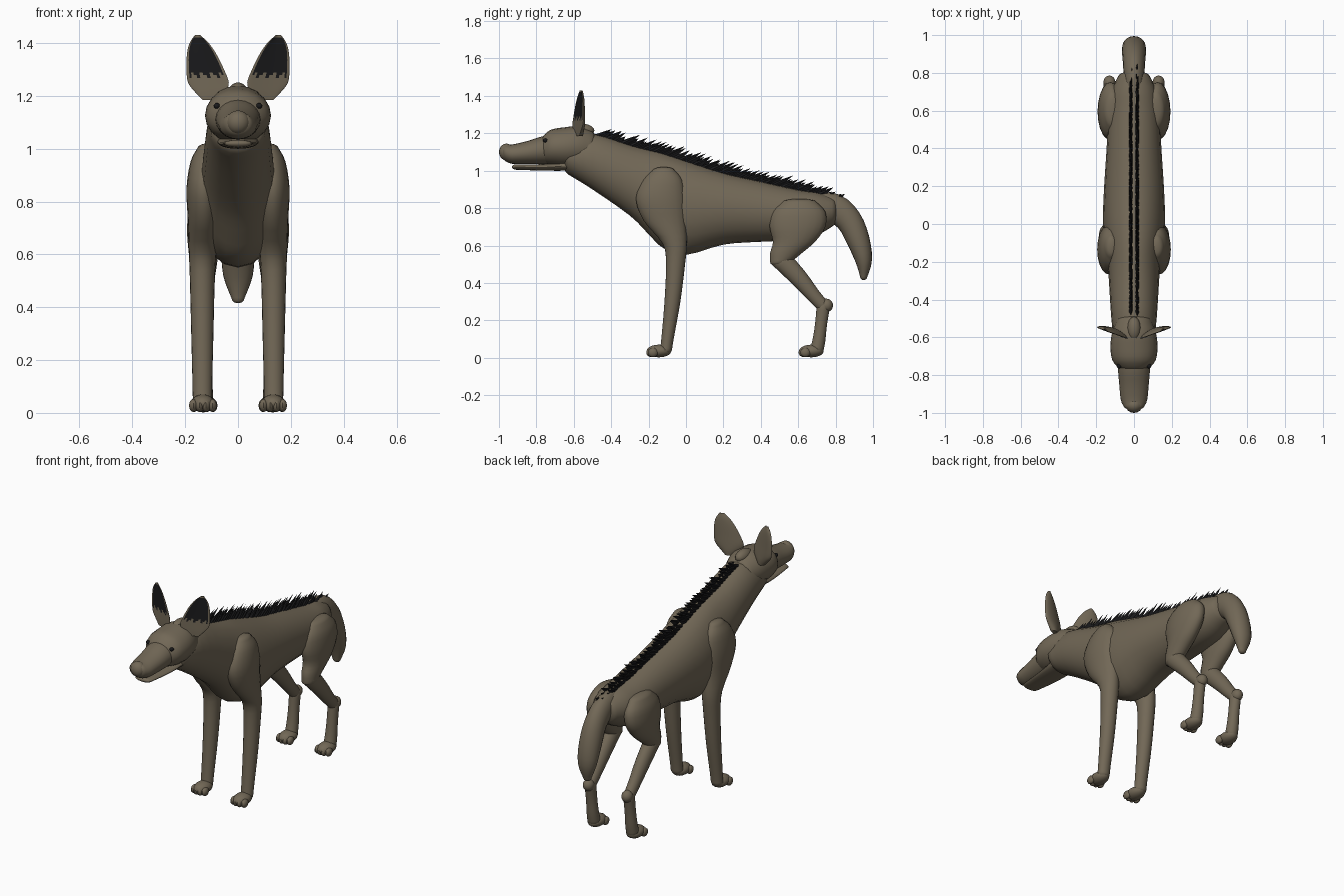
import bpy, bmesh, math, random
from mathutils import Vector

if "Cube" in bpy.data.objects:
    bpy.data.objects.remove(bpy.data.objects["Cube"])

random.seed(4)


def material(name, rgb):
    m = bpy.data.materials.new(name)
    m.diffuse_color = (*rgb, 1)
    m.use_nodes = True
    m.node_tree.nodes["Principled BSDF"].inputs["Base Color"].default_value = m.diffuse_color
    return m


FUR = material("brown fur", (0.168, 0.138, 0.094))
DARK = material("black hair", (0.010, 0.010, 0.011))


def finish(name, bm, mats=(FUR,), smooth=True):
    bmesh.ops.recalc_face_normals(bm, faces=bm.faces)
    me = bpy.data.meshes.new(name)
    bm.to_mesh(me)
    bm.free()
    for m in mats:
        me.materials.append(m)
    ob = bpy.data.objects.new(name, me)
    bpy.context.collection.objects.link(ob)
    if smooth:
        bpy.ops.object.select_all(action='DESELECT')
        ob.select_set(True)
        bpy.context.view_layer.objects.active = ob
        bpy.ops.object.shade_smooth_by_angle(angle=math.radians(50))
    return ob


def refine(rows, n=3):
    """Smooth interpolation through rows of numbers."""
    out = []
    for i in range(len(rows) - 1):
        p = [rows[max(0, min(len(rows) - 1, i + k))] for k in (-1, 0, 1, 2)]
        for j in range(n):
            t = j / n
            out.append([0.5 * (2 * b + (c - a) * t + (2 * a - 5 * b + 4 * c - d) * t * t
                               + (3 * b - a - 3 * c + d) * t ** 3) for a, b, c, d in zip(*p)])
    return out + [list(rows[-1])]


def loft(name, rings, cap=0.02, seg=20):
    """Skin (centre, half axis, half axis) rings with rounded ends."""
    def rounded(end, inner):
        c, u, v = end
        d = (c - inner[0]).normalized()
        return [(c + d * cap * math.sin(a), u * math.cos(a), v * math.cos(a))
                for a in (0.5, 0.95, 1.3, 1.5)]
    rings = rounded(rings[0], rings[1])[::-1] + rings + rounded(rings[-1], rings[-2])
    bm = bmesh.new()
    angles = [math.tau * k / seg for k in range(seg)]
    loops = [[bm.verts.new(c + u * math.cos(a) + v * math.sin(a)) for a in angles]
             for c, u, v in rings]
    for a, b in zip(loops, loops[1:]):
        for k in range(seg):
            bm.faces.new((a[k], a[k - 1], b[k - 1], b[k]))
    bm.faces.new(loops[0])
    bm.faces.new(loops[-1])
    return finish(name, bm)


def along_y(name, rows, cap=0.02):
    """Rows of y, top, bottom, half width."""
    loft(name, [(Vector((0, y, (t + b) / 2)), Vector((w, 0, 0)), Vector((0, 0, (t - b) / 2)))
                for y, t, b, w in refine(rows)], cap)


def along_z(name, rows, side, cap=0.02):
    """Rows of z, front, back, x centre, half width."""
    loft(name, [(Vector((side * x, (f + b) / 2, z)), Vector((w, 0, 0)), Vector((0, (b - f) / 2, 0)))
                for z, f, b, x, w in refine(rows)], cap)


def tube(name, rows, x=0, cap=0.02):
    """Rows of y, z, radius, half width along a bent path."""
    r = refine(rows)
    rings = []
    for i, (y, z, rad, w) in enumerate(r):
        p, q = r[max(i - 1, 0)], r[min(i + 1, len(r) - 1)]
        t = Vector((0, q[0] - p[0], q[1] - p[1])).normalized()
        rings.append((Vector((x, y, z)), Vector((w, 0, 0)), Vector((0, -t.z, t.y)) * rad))
    loft(name, rings, cap)


def ball(name, centre, radii, mat=FUR, seg=16):
    bm = bmesh.new()
    bmesh.ops.create_uvsphere(bm, u_segments=seg, v_segments=seg // 2 + 2, radius=1)
    for v in bm.verts:
        v.co = Vector([c + a * r for c, a, r in zip(centre, v.co, radii)])
    finish(name, bm, (mat,))


# Torso and neck
BODY = [(-0.63, 1.17, 0.98, 0.105), (-0.5, 1.2, 0.90, 0.12), (-0.3, 1.14, 0.76, 0.133),
        (-0.2, 1.115, 0.66, 0.14), (-0.12, 1.095, 0.585, 0.15), (0, 1.055, 0.55, 0.165),
        (0.2, 0.99, 0.605, 0.158), (0.4, 0.945, 0.62, 0.145), (0.6, 0.90, 0.63, 0.135),
        (0.7, 0.885, 0.655, 0.12), (0.78, 0.86, 0.70, 0.085)]
along_y("torso", BODY, 0.03)

# Tail
tube("tail", [(0.68, 0.81, 0.075, 0.05), (0.79, 0.80, 0.078, 0.055), (0.87, 0.735, 0.07, 0.06),
              (0.92, 0.63, 0.062, 0.064), (0.95, 0.52, 0.045, 0.056), (0.95, 0.435, 0.02, 0.025)])

# Head
along_y("skull", [(-0.76, 1.19, 1.04, 0.085), (-0.72, 1.22, 1.03, 0.115), (-0.65, 1.232, 1.02, 0.125),
                  (-0.57, 1.238, 1.02, 0.115), (-0.5, 1.21, 1.03, 0.09)])
along_y("muzzle", [(-0.965, 1.14, 1.05, 0.055), (-0.93, 1.14, 1.037, 0.07), (-0.85, 1.158, 1.035, 0.078),
                   (-0.76, 1.185, 1.035, 0.085), (-0.66, 1.19, 1.035, 0.085)])
along_y("lower_jaw", [(-0.91, 1.034, 1.005, 0.052), (-0.75, 1.036, 1.0, 0.07), (-0.6, 1.06, 1.0, 0.08)])
ball("nose", (0, -0.96, 1.1), (0.045, 0.04, 0.045))
ball("crown", (0, -0.555, 1.215), (0.036, 0.065, 0.036))


def ear(side):
    """Cupped blade with a dark, ragged-edged inside."""
    rows = refine([(1.185, 0.105, 0.03, 0.022), (1.215, 0.105, 0.058, 0.024), (1.25, 0.112, 0.077, 0.022),
                   (1.30, 0.124, 0.071, 0.018), (1.36, 0.138, 0.055, 0.014), (1.40, 0.147, 0.036, 0.01),
                   (1.43, 0.153, 0.01, 0.004)], 5)
    seg = 36
    bm = bmesh.new()
    loops = []
    for z, xc, w, th in rows:
        loop = []
        for k in range(seg):
            u, s = math.cos(math.tau * k / seg), math.sin(math.tau * k / seg)
            x = xc + w * u
            y = -0.6 + 0.36 * (x - 0.035) + th * s * (1 if s > 0 else 0.35) - 0.006 * u * u
            loop.append(bm.verts.new((side * x, y, z)))
        loops.append(loop)
    for i in range(len(rows) - 1):
        for k in range(seg):
            f = bm.faces.new((loops[i][k - 1], loops[i][k], loops[i + 1][k], loops[i + 1][k - 1]))
            a = math.tau * (k - 0.5) / seg
            ragged = 1.265 + 0.012 * (k % 3)
            if math.sin(a) < 0 and abs(math.cos(a)) < 0.86 and ragged < rows[i][0] < 1.418:
                f.material_index = 1
    bm.faces.new(loops[0])
    bm.faces.new(loops[-1])
    finish("ear", bm, (FUR, DARK))


def paw(name, x, y):
    ball(name, (x, y, 0.036), (0.046, 0.066, 0.034))
    for k in (-1.5, -0.5, 0.5, 1.5):
        ball(name + "_toe", (x + 0.024 * k, y - 0.044 + 0.008 * abs(k), 0.028), (0.017, 0.028, 0.025), seg=10)


for s in (1, -1):
    ear(s)
    ball("eye", (s * 0.08, -0.752, 1.162), (0.012, 0.013, 0.011), DARK, 12)
    # Front leg with shoulder
    along_z("front_leg", [(0.04, -0.14, -0.075, 0.135, 0.036), (0.1, -0.132, -0.066, 0.135, 0.037),
                          (0.3, -0.115, -0.03, 0.135, 0.042), (0.5, -0.107, -0.005, 0.135, 0.047),
                          (0.61, -0.125, 0.005, 0.134, 0.052), (0.73, -0.225, 0.0, 0.13, 0.06),
                          (0.85, -0.268, -0.003, 0.13, 0.065), (0.95, -0.23, -0.02, 0.125, 0.055),
                          (1.0, -0.18, -0.06, 0.12, 0.035)], s)
    paw("front_paw", s * 0.133, -0.145)
    # Hind leg
    along_z("thigh", [(0.51, 0.45, 0.56, 0.13, 0.042), (0.56, 0.45, 0.62, 0.13, 0.05),
                      (0.62, 0.465, 0.69, 0.13, 0.058), (0.70, 0.447, 0.745, 0.128, 0.065),
                      (0.78, 0.46, 0.745, 0.122, 0.062), (0.83, 0.51, 0.70, 0.115, 0.045)], s)
    tube("shank", [(0.5, 0.535, 0.055, 0.043), (0.6, 0.43, 0.048, 0.04),
                   (0.68, 0.335, 0.038, 0.034), (0.735, 0.275, 0.034, 0.03)], s * 0.13)
    ball("hock", (s * 0.13, 0.75, 0.28), (0.032, 0.036, 0.036))
    tube("hind_foot", [(0.735, 0.28, 0.036, 0.031), (0.722, 0.18, 0.032, 0.031),
                       (0.712, 0.1, 0.034, 0.034), (0.7, 0.045, 0.036, 0.036)], s * 0.13)
    paw("hind_paw", s * 0.13, 0.67)

# Mane: two rows of backswept spikes along the spine
bm = bmesh.new()


def spike(x, y, z, length, rise):
    base = [bm.verts.new(p) for p in ((x - 0.011, y, z - 0.012), (x, y - 0.03, z - 0.008),
                                      (x + 0.011, y, z - 0.012), (x, y + 0.03, z - 0.02))]
    tip = bm.verts.new((x + random.uniform(-0.006, 0.006), y + length, z + rise))
    for k in range(4):
        bm.faces.new((base[k - 1], base[k], tip))
    bm.faces.new(base)


spine = refine(BODY, 8)
for s in (1, -1):
    for k in range(50):
        y = -0.47 + 0.024 * k + random.uniform(-0.006, 0.006)
        z = min(spine, key=lambda r: abs(r[0] - y))[1]
        size = random.uniform(0.65, 1.15) * (1 if -0.35 < y < 0.6 else 0.75)
        spike(s * 0.017, y, z, 0.095 * size, 0.036 * size)
    for y, z in ((0.74, 0.88), (0.79, 0.868)):
        spike(s * 0.015, y + 0.01 * s, z, 0.05, 0.008)
finish("mane", bm, (DARK,), smooth=False)
